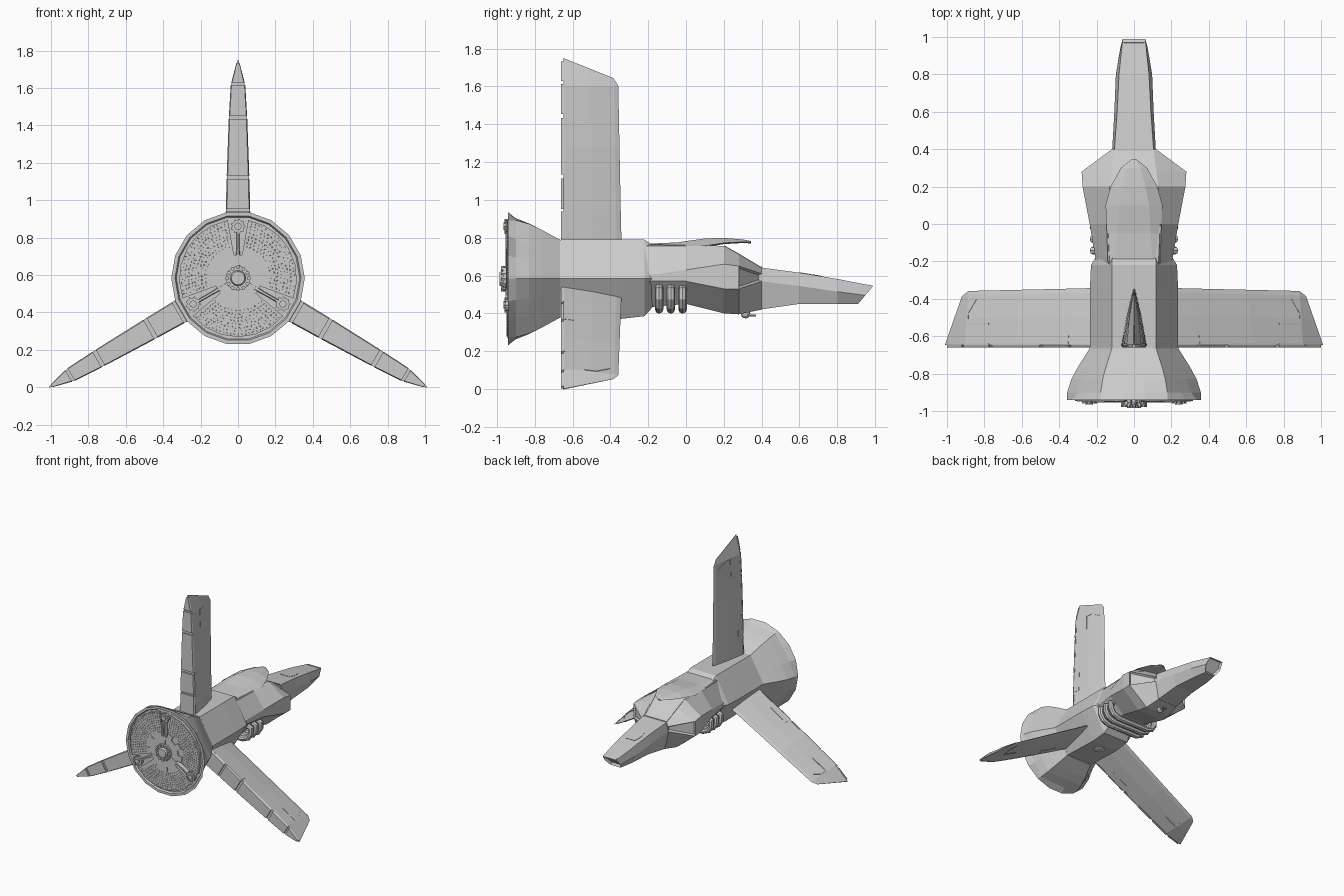
import bpy, bmesh
from math import sin, cos, radians, pi
from mathutils import Matrix, Vector

if "Cube" in bpy.data.objects:
    bpy.data.objects.remove(bpy.data.objects["Cube"])

CZ = 0.583                                    # height of the thrust axis
AXIS = Matrix.Translation((0, 0, CZ))


def loft(bm, rings, mat=Matrix()):
    """Skin equal-length rings of points and cap both ends."""
    vs = [[bm.verts.new(mat @ Vector(p)) for p in r] for r in rings]
    n = len(vs[0])
    for a, b in zip(vs, vs[1:]):
        for i in range(n):
            j = (i + 1) % n
            bm.faces.new((a[i], a[j], b[j], b[i]))
    bm.faces.new(vs[0])
    bm.faces.new(vs[-1][::-1])


def finish(name, bm):
    bmesh.ops.recalc_face_normals(bm, faces=bm.faces[:])
    me = bpy.data.meshes.new(name)
    bm.to_mesh(me)
    bm.free()
    ob = bpy.data.objects.new(name, me)
    bpy.context.collection.objects.link(ob)
    return ob


def section(y, half, k=0.0, z0=0.0):
    """Mirror a half profile of (x, z) points; k rakes the section."""
    pts = half + [(-x, z) for x, z in reversed(half)]
    return [(x, y + k * (z - z0), z) for x, z in pts]


def circle(r, y, n=18, cx=0.0, cz=0.0):
    return [(cx + r * cos(2 * pi * i / n), y, cz + r * sin(2 * pi * i / n)) for i in range(n)]


def disc(bm, r, y0, y1, n=12, cx=0.0, cz=0.0, r1=None):
    loft(bm, [circle(r, y0, n, cx, cz), circle(r1 or r, y1, n, cx, cz)], AXIS)


def interp(table, x):
    for (a, va), (b, vb) in zip(table, table[1:]):
        if x <= b:
            return va + (vb - va) * (x - a) / (b - a)
    return table[-1][1]


# Rear hull: hexagonal tube
bm = bmesh.new()
loft(bm, [section(y, [(a, t), (m, CZ), (b, c)]) for y, a, t, m, b, c in (
    (-.66, .118, .79, .236, .118, .38), (-.35, .118, .79, .236, .118, .37),
    (-.22, .118, .79, .23, .115, .385), (-.17, .115, .757, .20, .10, .44))])
finish("rear_hull", bm)

# Front hull with flared shoulders and inset intakes
bm = bmesh.new()
loft(bm, [section(y, h) for y, h in (
    (-.22, [(.13, .765), (.20, .60), (.20, .57), (.10, .43)]),
    (.00, [(.14, .76), (.237, .63), (.237, .57), (.11, .45)]),
    (.20, [(.13, .757), (.275, .66), (.275, .53), (.12, .40)]),
    (.28, [(.12, .712), (.28, .65), (.28, .53), (.11, .395)]),
    (.40, [(.105, .64), (.118, .61), (.115, .57), (.09, .42)]))])
bmesh.ops.recalc_face_normals(bm, faces=bm.faces[:])
intakes = [f for f in bm.faces if f.calc_center_median().y > .3 and abs(f.calc_center_median().x) > .17]
bmesh.ops.inset_individual(bm, faces=intakes, thickness=.012, depth=-.015)
finish("front_hull", bm)

# Nose with raked, hollow tip
bm = bmesh.new()
loft(bm, [section(.39, [(.105, .643), (.117, .57), (.09, .42)]),
          section(.60, [(.09, .615), (.105, .545), (.08, .45)]),
          section(.80, [(.08, .582), (.097, .515), (.065, .45)]),
          section(.99, [(.06, .545), (.072, .495), (.045, .45)], .84, .545)])
bmesh.ops.recalc_face_normals(bm, faces=bm.faces[:])
tip = max(bm.faces, key=lambda f: f.calc_center_median().y)
bmesh.ops.inset_region(bm, faces=[tip], thickness=.01, depth=-.02)
finish("nose", bm)

# Nose hatch
bm = bmesh.new()
loft(bm, [[(x, y, .6135 - (y - .6) * .165 + d) for x, y in
           ((-.045, .60), (.045, .60), (.055, .66), (.04, .72), (-.04, .72), (-.055, .66))] for d in (-.005, .004)])
finish("nose_hatch", bm)

# Canopy hood overhanging the windscreen
bm = bmesh.new()
loft(bm, [section(y, [(a, t), (b, e), (a, e - .006)]) for y, a, t, b, e in (
    (-.21, .10, .768, .14, .757), (-.05, .09, .775, .145, .757), (.10, .08, .796, .152, .757),
    (.20, .06, .799, .125, .772), (.30, .035, .791, .07, .778), (.345, .008, .782, .014, .776))])
finish("canopy_hood", bm)

# Windscreen frame strips
bm = bmesh.new()
for s in (-1, 1):
    loft(bm, [[(s * x + dx, y, z + dz) for dx, dz in ((-.005, -.006), (.005, -.006), (.005, .004), (-.005, .004))]
              for x, y, z in ((.122, .20, .757), (.113, .28, .712), (.099, .395, .643))])
loft(bm, [[(x, .395 + dy, .643 + dz) for dy, dz in ((-.006, -.006), (.006, -.006), (.006, .004), (-.006, .005))]
          for x in (-.1, .1)])
finish("windscreen_frame", bm)

# Flared engine bell: hexagon blending into a round rim
def bell_ring(r, y, blend):
    out = []
    for i in range(18):
        hexr = r * cos(pi / 6) / cos(radians((i * 20) % 60 - 30))
        q = hexr + (r - hexr) * blend
        out.append((q * cos(radians(i * 20)), y, q * sin(radians(i * 20))))
    return out

bm = bmesh.new()
loft(bm, [bell_ring(r, y, b) for r, y, b in (
    (.236, -.65, 0), (.237, -.665, 0), (.30, -.765, 0), (.335, -.83, .05), (.357, -.90, .25),
    (.357, -.94, 1), (.337, -.94, 1), (.33, -.925, 1))], AXIS)
finish("engine_bell", bm)

# Engine face: three grille sectors with studs
bm = bmesh.new()
for k in range(3):
    a0 = 90 + 120 * k
    arc = [radians(a0 + 10 + 100 * i / 6) for i in range(7)]
    outline = [(.315 * cos(a), .315 * sin(a)) for a in arc] + [(.06 * cos(a), .06 * sin(a)) for a in reversed(arc)]
    loft(bm, [[(x, y, z) for x, z in outline] for y in (-.92, -.945)], AXIS)
    for row in range(8):
        r = .175 + .018 * row
        n = int(r * radians(96) / .02)
        for i in range(n):
            a = radians(a0 + 12 + 96 * (i + .5) / n)
            disc(bm, .0055, -.94, -.949, 5, r * cos(a), r * sin(a), .004)
finish("engine_grille", bm)

# Toothed plate, hub, spokes and outer nodes
bm = bmesh.new()
teeth = []
for i in range(9):
    for da, r in ((-10, .125), (-9, .16), (9, .16), (10, .125)):
        a = radians(90 + 20 + i * 40 + da)
        teeth.append((r * cos(a), r * sin(a)))
loft(bm, [[(x, y, z) for x, z in teeth] for y in (-.92, -.952)], AXIS)
finish("engine_tooth_plate", bm)

bm = bmesh.new()
disc(bm, .065, -.93, -.968, 18)
disc(bm, .045, -.96, -.985, 12, r1=.036)
for i in range(12):
    a = 2 * pi * i / 12
    disc(bm, .011, -.94, -.978, 6, .058 * cos(a), .058 * sin(a))
finish("engine_hub", bm)

bm = bmesh.new()
for k in range(3):
    a = radians(90 + 120 * k)
    cx, cz = .277 * cos(a), .277 * sin(a)
    disc(bm, .034, -.92, -.955, 12, cx, cz)
    disc(bm, .02, -.95, -.965, 8, cx, cz)
    for j in range(9):
        b = 2 * pi * j / 9
        disc(bm, .007, -.94, -.959, 5, cx + .034 * cos(b), cz + .034 * sin(b))
    turn = AXIS @ Matrix.Rotation(radians(120 * k), 4, 'Y')
    loft(bm, [[(-w, -.92, r), (w, -.92, r), (w * .6, -.955, r), (-w * .6, -.955, r)]
              for r, w in ((.05, .016), (.16, .009), (.26, .009))], turn)
finish("engine_spokes", bm)

# Wings: wedge sections, sharp leading edge and thick trailing edge
HALF = [(.15, .068), (.36, .064), (.70, .055), (1.02, .04), (1.167, .002)]
LEAD = [(.15, -.34), (.36, -.345), (1.02, -.358), (1.167, -.385)]
TRAIL = -.648


def wing_half(r, y):
    f = (interp(LEAD, r) - y) / (interp(LEAD, r) - TRAIL)
    return interp(HALF, r) * interp([(-1, 0), (0, 0), (.08, .16), (.5, .6), (1, 1), (1.2, 1)], f)


def wing_ring(r, rake=0.0):
    lead, h = interp(LEAD, r), interp(HALF, r)
    right = [(h * g, lead + (TRAIL - lead) * f) for f, g in ((.08, .16), (.5, .6), (1, 1))]
    pts = [(0, lead)] + right + [(-t, y) for t, y in reversed(right)]
    return [(t, y, r - rake * (y - TRAIL)) for t, y in pts]


for k, label in enumerate(("top", "right", "left")):
    turn = AXIS @ Matrix.Rotation(radians(120 * k), 4, 'Y')
    bm = bmesh.new()
    loft(bm, [wing_ring(.15), wing_ring(.36), wing_ring(.70), wing_ring(1.02), wing_ring(1.167, .4)], turn)
    finish(label + "_wing", bm)
    # trailing flaps separated by small gaps
    bm = bmesh.new()
    for r0, r1, y0 in ((.20, .355, -.645), (.37, .53, -.595), (.55, .85, -.64), (.87, 1.03, -.64), (1.045, 1.15, -.645)):
        rings = []
        for r in (r0, r1):
            a, b = wing_half(r, y0) + .0025, interp(HALF, r) + .0015
            rings.append([(a, y0, r), (b, TRAIL, r), (b * .9, -.66, r), (-b * .9, -.66, r), (-b, TRAIL, r), (-a, y0, r)])
        loft(bm, rings, turn)
    finish(label + "_wing_flaps", bm)
    # raised bracket line near the tip, showing on both faces
    bm = bmesh.new()
    path = [Vector(p) for p in ((.97, -.405), (1.012, -.475), (1.012, -.533), (.88, -.533))]
    for p, q in zip(path, path[1:]):
        d = (q - p).normalized() * .003
        n = Vector((-d.y, d.x))
        rings = []
        for c in (p - d, q + d):
            h = wing_half(*c) + .003
            rings.append([(s * h, (c + n * m).y, (c + n * m).x) for s, m in ((1, 1), (1, -1), (-1, -1), (-1, 1))])
        loft(bm, rings, turn)
    finish(label + "_wing_bracket", bm)

# Coolant pipes wrapped under the waist
for i, y in enumerate((-.142, -.08, -.018)):
    cu = bpy.data.curves.new("pipe", 'CURVE')
    cu.dimensions = '3D'
    cu.bevel_depth, cu.bevel_resolution, cu.use_fill_caps = .022, 2, True
    side = [(.19, .535), (.218, .525), (.216, .48), (.19, .44), (.14, .42)]
    pts = side + [(-x, z) for x, z in reversed(side)]
    sp = cu.splines.new('POLY')
    sp.points.add(len(pts) - 1)
    for p, (x, z) in zip(sp.points, pts):
        p.co = (x, y, z, 1)
    ob = bpy.data.objects.new("pipe_%d" % (i + 1), cu)
    bpy.context.collection.objects.link(ob)
    bpy.context.view_layer.objects.active = ob
    ob.select_set(True)
    bpy.ops.object.convert(target='MESH')
    bpy.ops.object.shade_smooth_by_angle()
    ob.select_set(False)

# Chin gun and belly hatch
bm = bmesh.new()
bmesh.ops.create_uvsphere(bm, u_segments=10, v_segments=6, radius=.025, matrix=Matrix.Translation((0, .315, .398)))
for x in (-.012, .012):
    loft(bm, [circle(.006, y, 6, x, .388) for y in (.31, .37)])
finish("chin_gun", bm)

bm = bmesh.new()
loft(bm, [[(r * cos(i * pi / 4), -.42 + r * sin(i * pi / 4), z) for i in range(8)] for r, z in ((.045, .38), (.045, .368), (.03, .362))])
finish("belly_hatch", bm)
